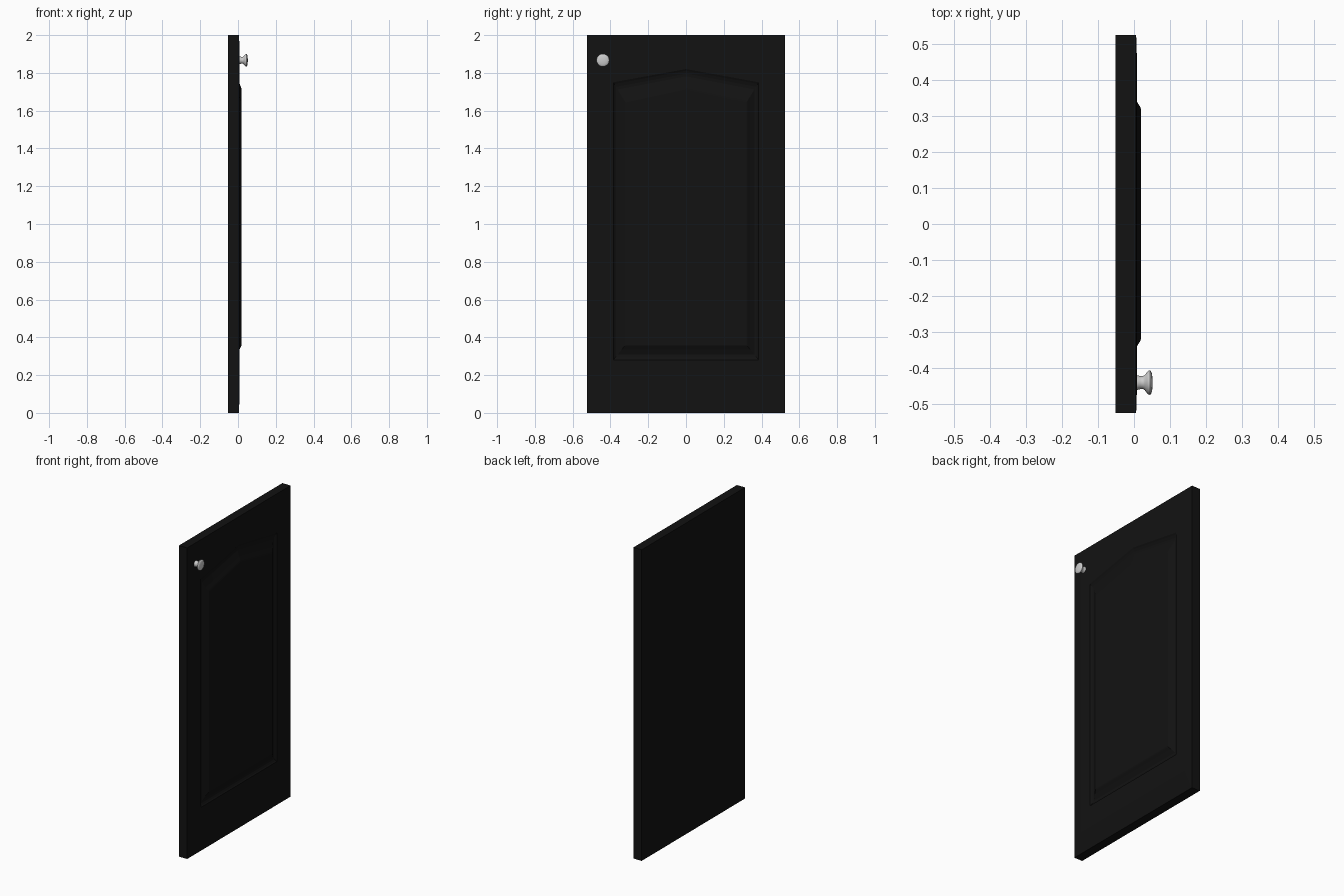
import bpy, bmesh, math
from mathutils import Vector

if "Cube" in bpy.data.objects:
    bpy.data.objects.remove(bpy.data.objects["Cube"])


def finish(bm, name, mat=None):
    bmesh.ops.recalc_face_normals(bm, faces=bm.faces)
    me = bpy.data.meshes.new(name)
    bm.to_mesh(me)
    bm.free()
    ob = bpy.data.objects.new(name, me)
    bpy.context.collection.objects.link(ob)
    if mat:
        me.materials.append(mat)
    return ob


def loft(rings):
    """Skin closed rings of equal point count and cap both ends."""
    bm = bmesh.new()
    loops = [[bm.verts.new(p) for p in r] for r in rings]
    n = len(loops[0])
    for a, b in zip(loops, loops[1:]):
        for i in range(n):
            j = (i + 1) % n
            bm.faces.new((a[i], a[j], b[j], b[i]))
    bm.faces.new(loops[0])
    bm.faces.new(loops[-1])
    return bm


def outline(x, half, bottom, side, kink, peak, kink_y=0.26):
    """Seven-point arched outline in the plane at x."""
    pts = [(-half, bottom), (half, bottom), (half, side), (kink_y, kink),
           (0, peak), (-kink_y, kink), (-half, side)]
    return [Vector((x, y, z)) for y, z in pts]


black = bpy.data.materials.new("black_paint")
black.diffuse_color = (0.006, 0.006, 0.006, 1)
black.use_nodes = True
black.node_tree.nodes["Principled BSDF"].inputs["Base Color"].default_value = black.diffuse_color

# Door: slab, routed groove and raised arched panel lofted as one skin
outer = (0.385, 0.28, 1.75, 1.773, 1.82)
inner = (0.32, 0.36, 1.643, 1.656, 1.712)
rings = [outline(-0.052, 0.525, 0, 2, 2, 2),
         outline(0.006, 0.525, 0, 2, 2, 2),
         outline(0.008, 0.462, 0.14, 1.9, 1.9, 1.9)]
for t, x in [(0, 0.008), (0.08, 0.003), (0.22, -0.002), (0.35, -0.003),
             (0.7, 0.008), (0.92, 0.017), (1, 0.019)]:
    rings.append(outline(x, *[a + (b - a) * t for a, b in zip(outer, inner)]))
finish(loft(rings), "cabinet_door", black)

# Knob: turned profile (x, radius) spun about the x axis
profile = [(0.004, 0.021), (0.010, 0.020), (0.018, 0.018), (0.025, 0.018),
           (0.030, 0.021), (0.036, 0.029), (0.040, 0.033), (0.044, 0.034),
           (0.047, 0.032), (0.050, 0.024), (0.0515, 0.012), (0.052, 0.003)]
N = 32
knob = finish(loft([[Vector((x, -0.44 + r * math.cos(2 * math.pi * i / N),
                             1.867 + r * math.sin(2 * math.pi * i / N)))
                     for i in range(N)] for x, r in profile]), "door_knob")
bpy.context.view_layer.objects.active = knob
knob.select_set(True)
bpy.ops.object.shade_smooth_by_angle(angle=math.radians(40))
